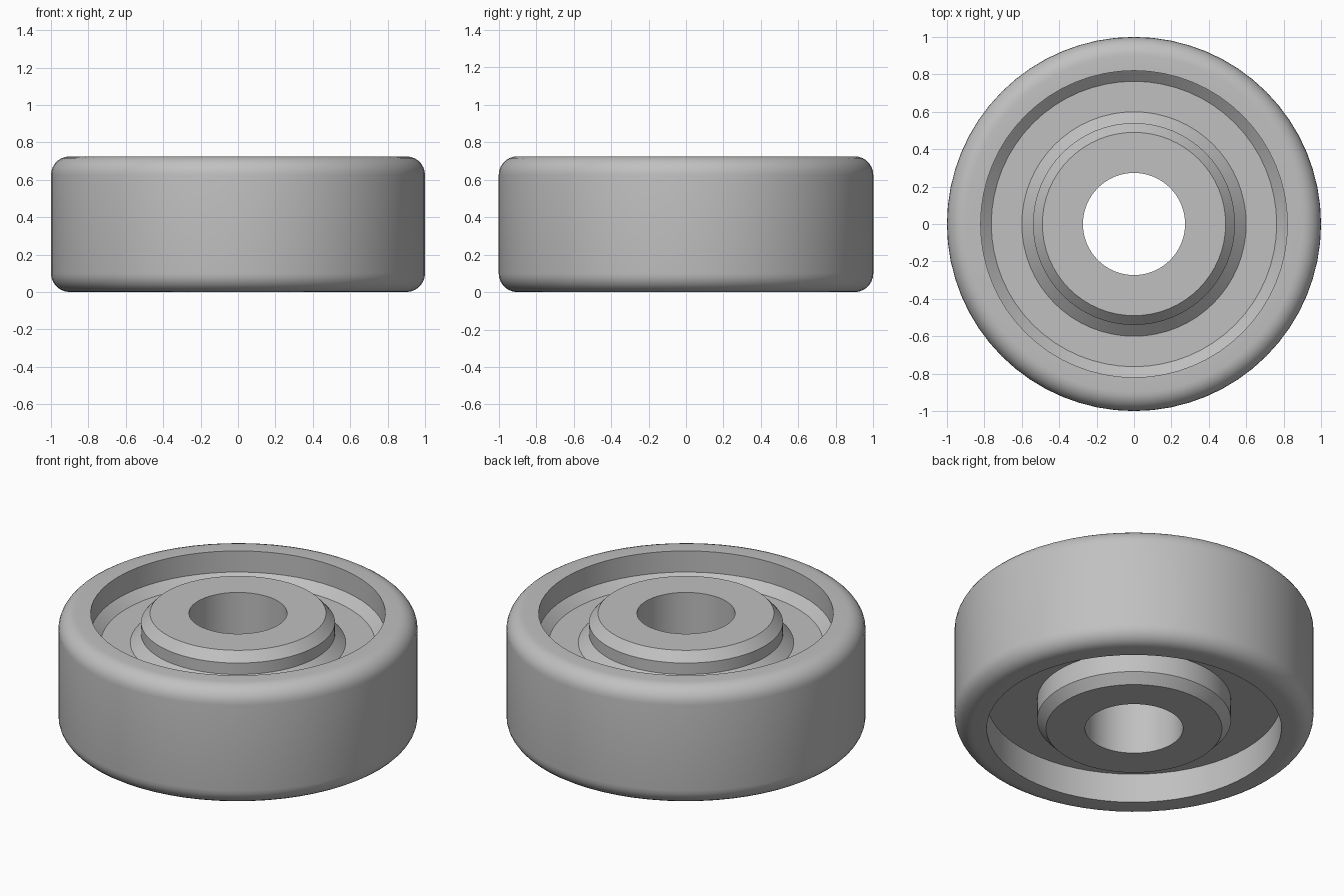
import bpy, bmesh, math

cube = bpy.data.objects.get("Cube")
if cube:
    bpy.data.objects.remove(cube, do_unlink=True)

HEIGHT = 0.725
FILLET = 0.1
SEGMENTS = 64


def arc(cx, cz, radius, start, end, steps=7):
    """Points of a rounded corner in the radius/height plane."""
    angles = [math.radians(start + (end - start) * i / steps) for i in range(steps + 1)]
    return [(cx + radius * math.cos(a), cz + radius * math.sin(a)) for a in angles]


def lathe(name, profile, material):
    """Revolve a closed radius/height profile about the z axis."""
    bm = bmesh.new()
    rings = []
    for r, z in profile:
        rings.append([bm.verts.new((r * math.cos(a), r * math.sin(a), z))
                      for a in (math.tau * i / SEGMENTS for i in range(SEGMENTS))])
    for k, ring in enumerate(rings):
        upper = rings[(k + 1) % len(rings)]
        for i in range(SEGMENTS):
            j = (i + 1) % SEGMENTS
            bm.faces.new((ring[i], ring[j], upper[j], upper[i]))
    bmesh.ops.recalc_face_normals(bm, faces=bm.faces)
    mesh = bpy.data.meshes.new(name)
    bm.to_mesh(mesh)
    bm.free()
    mesh.materials.append(material)
    obj = bpy.data.objects.new(name, mesh)
    bpy.context.collection.objects.link(obj)
    bpy.ops.object.select_all(action="DESELECT")
    obj.select_set(True)
    bpy.context.view_layer.objects.active = obj
    bpy.ops.object.shade_smooth_by_angle(angle=math.radians(30))
    return obj


grey = bpy.data.materials.new("light grey")
grey.use_nodes = True
grey.diffuse_color = (0.53, 0.53, 0.53, 1)
grey.node_tree.nodes["Principled BSDF"].inputs["Base Color"].default_value = grey.diffuse_color

# Underside: bore edge, chamfered hub, recess floor, rim
underside = [(0.273, 0), (0.49, 0), (0.54, 0.055), (0.54, 0.18), (0.82, 0.18), (0.82, 0)]

# Rolling surface with rounded shoulders
tread = (arc(1 - FILLET, FILLET, FILLET, -90, 0)
         + arc(1 - FILLET, HEIGHT - FILLET, FILLET, 0, 90))

# Top: rim, chamfered recess floor, chamfered hub, bore edge
top = [(0.82, HEIGHT), (0.82, 0.595), (0.763, 0.545), (0.6, 0.545),
       (0.54, 0.6), (0.54, 0.67), (0.49, HEIGHT), (0.273, HEIGHT)]

lathe("wheel", underside + tread + top, grey)
